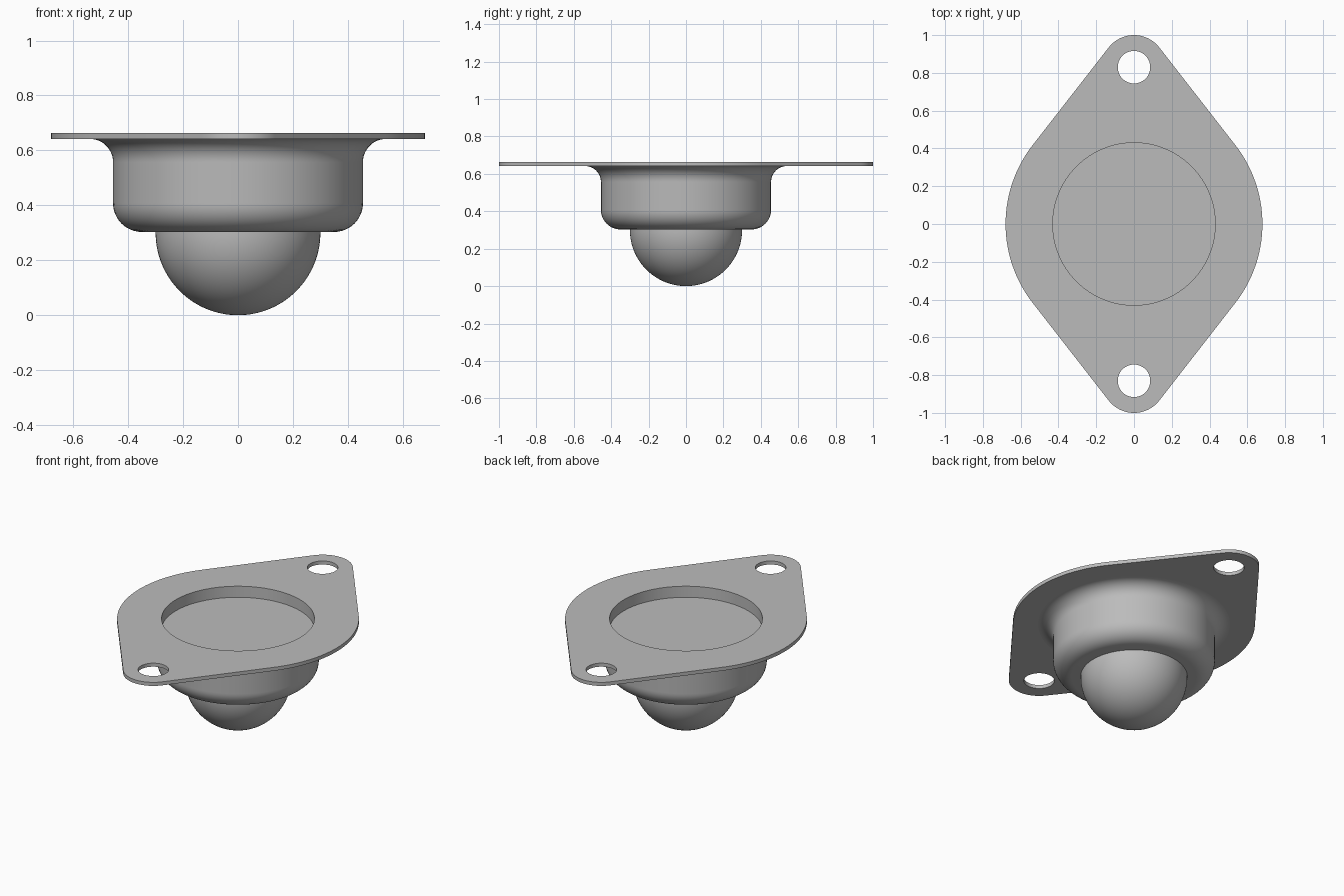
import bpy, bmesh
from math import sin, cos, pi, asin, radians

cube = bpy.data.objects.get("Cube")
if cube:
    bpy.data.objects.remove(cube)

PLATE_BOTTOM, PLATE_TOP = 0.642, 0.664
RECESS_R, RECESS_Z = 0.43, 0.595
BODY_R, BODY_BOTTOM = 0.455, 0.303
BALL_R = 0.3
SIDE_R, END_R, HOLE_R, HOLE_Y = 0.68, 0.17, 0.086, 0.83

steel = bpy.data.materials.new("grey steel")
steel.use_nodes = True
GREY = (0.5, 0.5, 0.5, 1)
steel.diffuse_color = GREY
steel.node_tree.nodes["Principled BSDF"].inputs["Base Color"].default_value = GREY


def arc(cx, cy, r, start, end, steps):
    """Points along an arc, angles in radians."""
    angles = [start + (end - start) * i / steps for i in range(steps + 1)]
    return [(cx + r * cos(a), cy + r * sin(a)) for a in angles]


def finish(name, bm):
    bmesh.ops.remove_doubles(bm, verts=bm.verts, dist=1e-5)
    bmesh.ops.recalc_face_normals(bm, faces=bm.faces)
    mesh = bpy.data.meshes.new(name)
    bm.to_mesh(mesh)
    bm.free()
    mesh.materials.append(steel)
    obj = bpy.data.objects.new(name, mesh)
    bpy.context.collection.objects.link(obj)
    return obj


def smooth(obj):
    bpy.ops.object.select_all(action='DESELECT')
    obj.select_set(True)
    bpy.context.view_layer.objects.active = obj
    bpy.ops.object.shade_smooth_by_angle(angle=radians(35))


def lathe(name, profile, steps=96):
    """Spin an (r, z) profile around the z axis."""
    bm = bmesh.new()
    verts = [bm.verts.new((r, 0, z)) for r, z in profile]
    edges = [bm.edges.new(pair) for pair in zip(verts, verts[1:])]
    bmesh.ops.spin(bm, geom=verts + edges, cent=(0, 0, 0), axis=(0, 0, 1),
                   angle=2 * pi, steps=steps, use_merge=True)
    obj = finish(name, bm)
    smooth(obj)
    return obj


def prism(name, outline, bottom, top):
    """Extrude a flat outline upwards."""
    bm = bmesh.new()
    face = bm.faces.new([bm.verts.new((x, y, bottom)) for x, y in outline])
    extruded = bmesh.ops.extrude_face_region(bm, geom=[face])["geom"]
    bmesh.ops.translate(bm, vec=(0, 0, top - bottom),
                        verts=[v for v in extruded if isinstance(v, bmesh.types.BMVert)])
    return finish(name, bm)


# Mounting plate: wide side arcs joined to small end arcs by tangent lines
t = asin((SIDE_R - END_R) / HOLE_Y)
outline = (arc(0, 0, SIDE_R, -t, t, 32) + arc(0, HOLE_Y, END_R, t, pi - t, 24)
           + arc(0, 0, SIDE_R, pi - t, pi + t, 32)
           + arc(0, -HOLE_Y, END_R, pi + t, 2 * pi - t, 24))
plate = prism("mounting_plate", outline, PLATE_BOTTOM, PLATE_TOP)

# Bolt holes and the recess opening
for name, y, r, steps in (("back_hole_cutter", HOLE_Y, HOLE_R, 48),
                          ("front_hole_cutter", -HOLE_Y, HOLE_R, 48),
                          ("recess_cutter", 0, RECESS_R, 96)):
    cutter = prism(name, arc(0, y, r, 0, 2 * pi, steps)[:-1],
                   PLATE_BOTTOM - 0.1, PLATE_TOP + 0.1)
    mod = plate.modifiers.new(name, 'BOOLEAN')
    mod.operation, mod.solver, mod.object = 'DIFFERENCE', 'EXACT', cutter
    bpy.context.view_layer.objects.active = plate
    bpy.ops.object.modifier_apply(modifier=name)
    bpy.data.objects.remove(cutter)
smooth(plate)

# Pressed cup: recess floor and wall, flared neck, rounded lower edge
FLARE, ROUND = 0.085, 0.105
lathe("housing",
      [(0, RECESS_Z), (RECESS_R, RECESS_Z), (RECESS_R, PLATE_BOTTOM)]
      + arc(BODY_R + FLARE, PLATE_BOTTOM - FLARE, FLARE, pi / 2, pi, 12)
      + arc(BODY_R - ROUND, BODY_BOTTOM + ROUND, ROUND, 0, -pi / 2, 12)
      + [(0, BODY_BOTTOM)])

# Rolling ball, lower half showing below the housing
lathe("ball", arc(0, BALL_R, BALL_R, -pi / 2, 0, 32) + [(BALL_R, BODY_BOTTOM + 0.02)])
